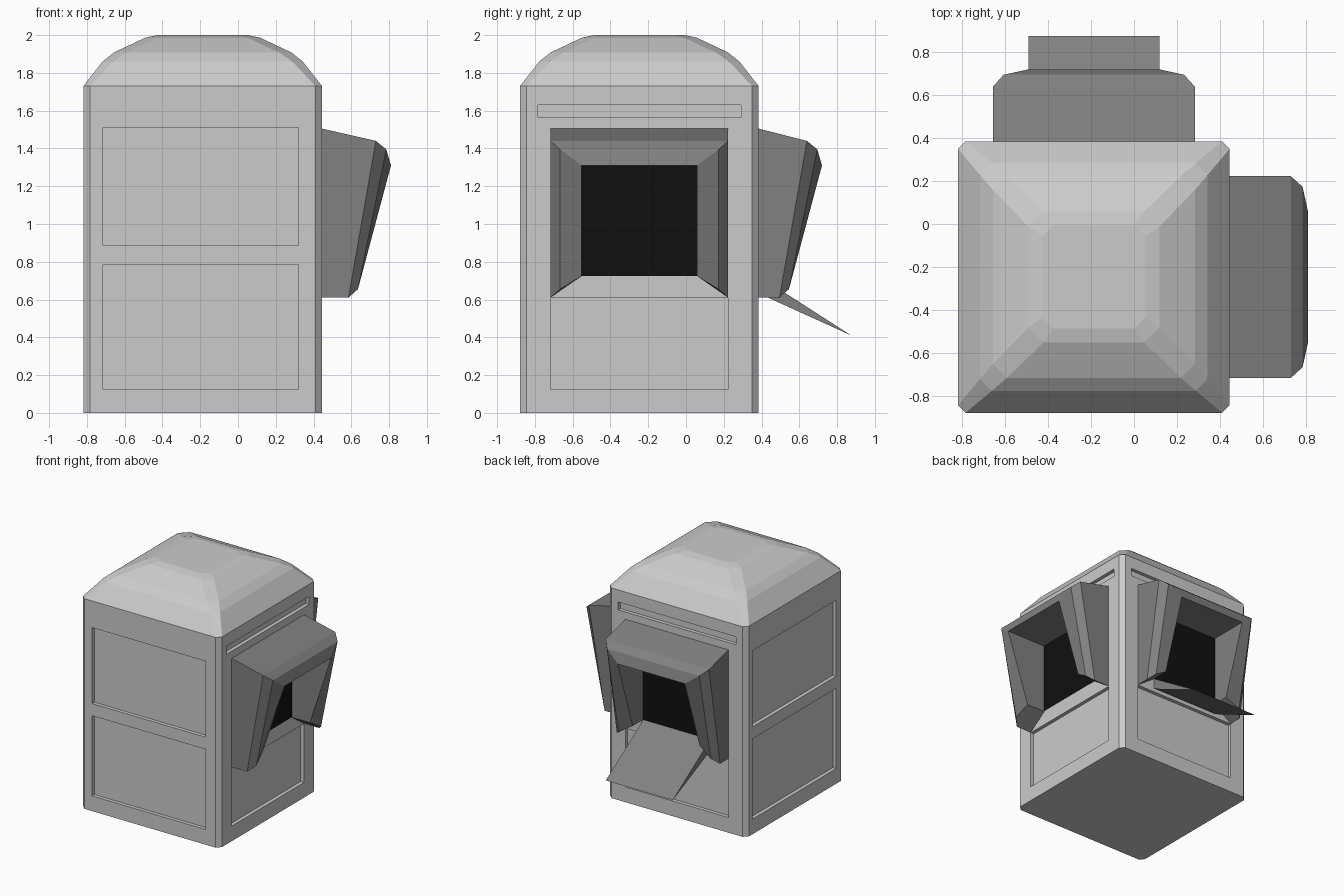
import bpy, bmesh
from math import radians
from mathutils import Matrix

if "Cube" in bpy.data.objects:
    bpy.data.objects.remove(bpy.data.objects["Cube"])

CX, CY, H = -0.187, -0.247, 0.632          # cabin centre and half width
RIGHT, BACK, LEFT, FRONT = 0, 90, 180, 270


def side(angle):
    """Local frame of a wall: x = distance out of the wall, y = along it, z = up."""
    return (Matrix.Translation((CX, CY, 0)) @ Matrix.Rotation(radians(angle), 4, 'Z')
            @ Matrix.Translation((H, 0, 0)))


def material(name, v):
    m = bpy.data.materials.new(name)
    m.diffuse_color = (v, v, v, 1)
    m.use_nodes = True
    m.node_tree.nodes["Principled BSDF"].inputs["Base Color"].default_value = m.diffuse_color
    return m


def finish(bm, name, mat=None):
    bmesh.ops.recalc_face_normals(bm, faces=bm.faces)
    me = bpy.data.meshes.new(name)
    bm.to_mesh(me)
    bm.free()
    ob = bpy.data.objects.new(name, me)
    bpy.context.collection.objects.link(ob)
    if mat:
        me.materials.append(mat)
    return ob


def loft(name, rings):
    """Stack chamfered squares given as (z, half width, chamfer)."""
    bm = bmesh.new()
    prev = None
    for z, h, c in rings:
        k = h - c
        pts = [(h, -k), (h, k), (k, h), (-k, h), (-h, k), (-h, -k), (-k, -h), (k, -h)]
        ring = [bm.verts.new((CX + x, CY + y, z)) for x, y in pts]
        if prev:
            for i in range(8):
                j = (i + 1) % 8
                bm.faces.new((prev[i], prev[j], ring[j], ring[i]))
        else:
            bm.faces.new(ring)
        prev = ring
    bm.faces.new(prev)
    return finish(bm, name)


dark = material("dark_grey", 0.22)
black = material("black", 0.005)

# Cabin walls and stepped dome roof
body = loft("cabin_body", [(0, H, 0.035), (1.73, H, 0.035)])
loft("roof", [(1.73, H, 0.035), (1.86, 0.53, 0.055), (1.908, 0.47, 0.065),
              (1.986, 0.305, 0.07), (2.0, 0.24, 0.05)])

# Recessed panels and slots: (wall, centre, half width, bottom, top)
recesses = []
for wall, hw in ((FRONT, 0.517), (LEFT, 0.545)):
    recesses += [(wall, -0.01, hw, 0.125, 0.785), (wall, -0.01, hw, 0.885, 1.51)]
for wall in (RIGHT, BACK):
    recesses += [(wall, 0, 0.47, 0.125, 0.608), (wall, 0, 0.537, 1.565, 1.63)]
bm = bmesh.new()
for wall, u, hw, z0, z1 in recesses:
    m = (side(wall) @ Matrix.Translation((0, u, (z0 + z1) / 2))
         @ Matrix.Diagonal((0.06, 2 * hw, z1 - z0, 1)))
    bmesh.ops.create_cube(bm, size=1, matrix=m)
cutter = finish(bm, "recess_cutter")
cutter.hide_render = True
cut = body.modifiers.new("recesses", 'BOOLEAN')
cut.operation = 'DIFFERENCE'
cut.solver = 'EXACT'
cut.object = cutter
bpy.context.view_layer.objects.active = body
body.select_set(True)
bpy.ops.object.modifier_apply(modifier=cut.name)
bpy.data.objects.remove(cutter)

# Hood sections: half width, bottom z, top z, depth at bottom, depth at top
HOOD = [(0.47, 0.61, 1.505, 0, 0), (0.47, 0.61, 1.44, 0.14, 0.285),
        (0.42, 0.655, 1.395, 0.19, 0.34), (0.305, 0.725, 1.31, 0.17, 0.365),
        (0.305, 0.725, 1.31, 0, 0)]


def hood(name, wall, shift):
    bm = bmesh.new()
    loops = []
    for w, zb, zt, db, dt in HOOD:
        db, dt = max(db + shift, 0), max(dt + shift, 0)
        loops.append([bm.verts.new(p) for p in
                      ((db, -w, zb), (dt, -w, zt), (dt, w, zt), (db, w, zb))])
    for i in range(5):
        a, b = loops[i], loops[(i + 1) % 5]
        for k in range(3):
            bm.faces.new((a[k], a[k + 1], b[k + 1], b[k]))
    for k in (0, 3):                       # feet of the two cheeks
        bm.faces.new([l[k] for l in loops])
    bm.transform(side(wall))
    finish(bm, name, dark)


def opening(name, wall):
    bm = bmesh.new()
    bm.faces.new([bm.verts.new((0.004, y, z)) for y, z in
                  ((-0.305, 0.725), (0.305, 0.725), (0.305, 1.31), (-0.305, 1.31))])
    bm.transform(side(wall))
    finish(bm, name, black)


# Hoods over the dark openings
hood("right_hood", RIGHT, 0)
hood("back_hood", BACK, -0.03)
opening("right_opening", RIGHT)
opening("back_opening", BACK)

# Sloping wedge flap below the back opening
bm = bmesh.new()
prof = [(0, 0.725), (0.49, 0.41), (0.06, 0.605), (0, 0.64)]
a, b = [[bm.verts.new((d, y, z)) for d, z in prof] for y in (-0.305, 0.305)]
bm.faces.new(a)
bm.faces.new(b)
for i in range(4):
    j = (i + 1) % 4
    bm.faces.new((a[i], a[j], b[j], b[i]))
bm.transform(side(BACK))
finish(bm, "back_flap", dark)
